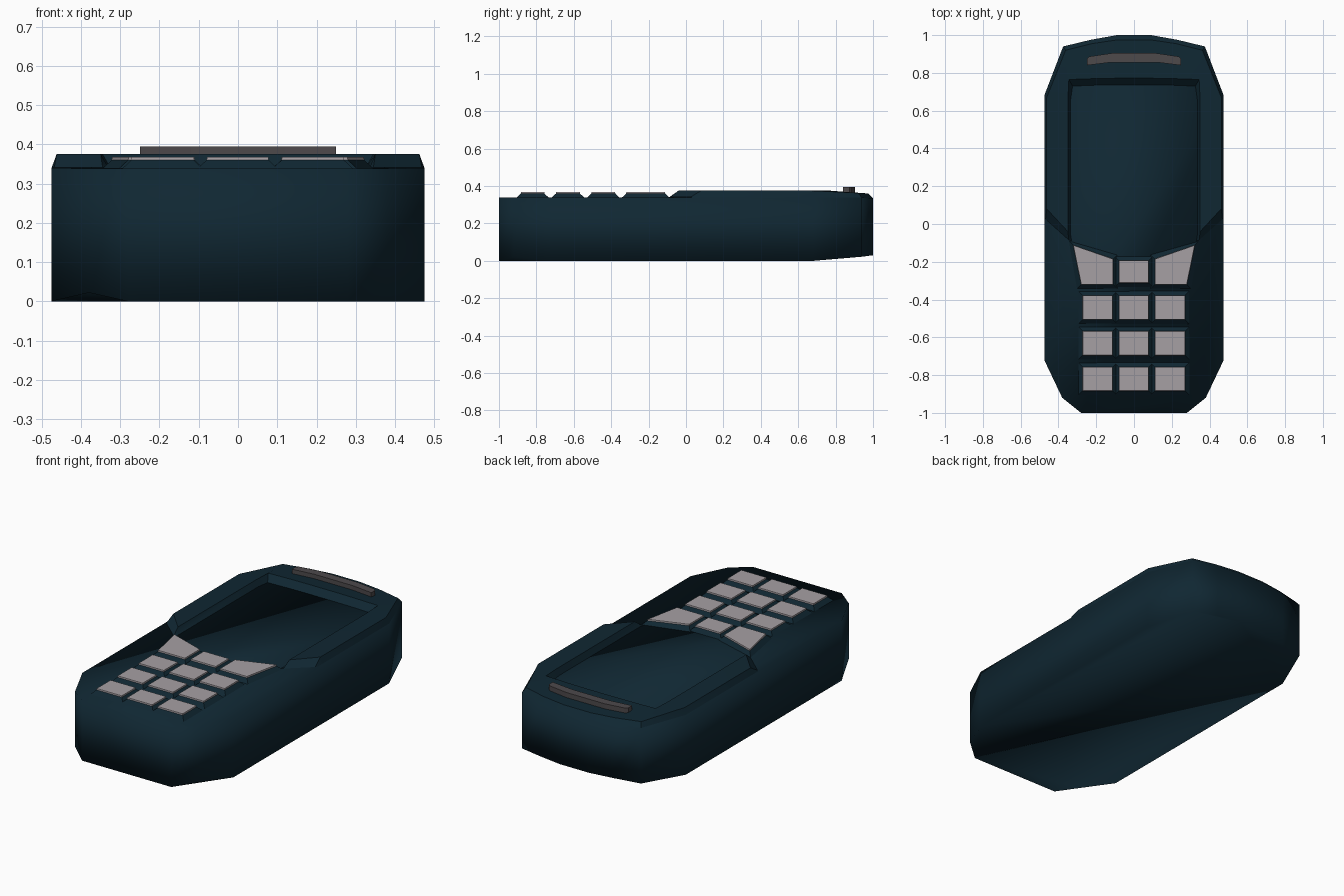
import bpy, bmesh

if "Cube" in bpy.data.objects:
    bpy.data.objects.remove(bpy.data.objects["Cube"])


def material(name, rgb):
    m = bpy.data.materials.new(name)
    m.diffuse_color = (*rgb, 1)
    m.use_nodes = True
    m.node_tree.nodes["Principled BSDF"].inputs["Base Color"].default_value = m.diffuse_color
    return m


SHELL = material("dark_teal", (0.005, 0.020, 0.032))
KEY = material("light_grey", (0.38, 0.35, 0.37))
SPEAKER = material("dark_grey", (0.075, 0.067, 0.071))


def loft(name, rings, mat, closed=True, caps=True, smooth=False):
    """Skin a list of equally long point rings."""
    bm = bmesh.new()
    vs = [[bm.verts.new(p) for p in r] for r in rings]
    n = len(rings[0])
    for a, b in zip(vs, vs[1:]):
        for i in range(n if closed else n - 1):
            j = (i + 1) % n
            bm.faces.new((a[i], a[j], b[j], b[i]))
    if caps:
        bm.faces.new(vs[0][::-1])
        bm.faces.new(vs[-1])
    bmesh.ops.recalc_face_normals(bm, faces=bm.faces)
    if not closed and sum(f.normal.z for f in bm.faces) < 0:
        bmesh.ops.reverse_faces(bm, faces=bm.faces)
    me = bpy.data.meshes.new(name)
    bm.to_mesh(me)
    bm.free()
    me.materials.append(mat)
    for p in me.polygons:
        p.use_smooth = smooth
    ob = bpy.data.objects.new(name, me)
    bpy.context.collection.objects.link(ob)
    return ob


# Body: right half outline as x, y, bottom z, top z
half = [(0.28, -1, 0, .338), (0.38, -.92, .022, .338), (0.475, -.72, 0, .34),
        (0.475, .68, 0, .34), (0.375, .94, .022, .338), (0.23, .975, .027, .336),
        (0.09, 1, .03, .335)]
outline = half + [(-x, y, b, t) for x, y, b, t in reversed(half)]
loft("body_shell", [[(x, y, b) for x, y, b, t in outline],
                    [(x, y, t) for x, y, b, t in outline]], SHELL, smooth=True)

# Raised frame around the screen: outer foot, outer top, inner top, inner foot
sections = [
    [(.475, .03, .340), (.468, .025, .341), (.345, -.085, .341), (.33, -.09, .340)],
    [(.475, .08, .340), (.462, .08, .375), (.35, -.04, .375), (.335, -.06, .340)],
    [(.475, .68, .340), (.462, .67, .375), (.35, .66, .375), (.335, .66, .340)],
    [(.375, .94, .338), (.362, .92, .363), (.345, .765, .375), (.325, .73, .340)],
    [(.23, .975, .336), (.222, .955, .361), (.20, .77, .375), (.20, .735, .340)],
    [(.09, 1.0, .335), (.086, .975, .360), (.08, .772, .375), (.08, .737, .340)],
]
mirrored = [[(-x, y, z) for x, y, z in s] for s in reversed(sections)]
frame = loft("screen_frame", sections + mirrored, SHELL, closed=False, caps=False, smooth=True)
bpy.context.view_layer.objects.active = frame
frame.select_set(True)
bpy.ops.object.shade_smooth_by_angle(angle=0.6)


# Keys: a flared shell-coloured mount with a thin light cap
def key(name, quad):
    cx = sum(p[0] for p in quad) / 4
    cy = sum(p[1] for p in quad) / 4

    def grow(d, z):
        return [(x + (d if x > cx else -d), y + (d if y > cy else -d), z) for x, y in quad]

    loft(name + "_mount", [grow(.024, .337), grow(0, .360)], SHELL)
    loft(name + "_cap", [grow(0, .360), grow(-.001, .368)], KEY)


columns = [(-.272, -.113), (-.08, .078), (.111, .27)]
rows = [(-.883, -.757), (-.695, -.567), (-.506, -.378)]
for r, (y0, y1) in enumerate(rows):
    for c, (x0, x1) in enumerate(columns):
        key(f"key_{r}_{c}", [(x0, y0), (x1, y0), (x1, y1), (x0, y1)])
key("key_top_centre", [(-.08, -.312), (.078, -.312), (.078, -.193), (-.08, -.193)])
for name, s in (("left", -1), ("right", 1)):
    key("key_top_" + name, [(s * x, y) for x, y in
                            [(.11, -.32), (.28, -.32), (.322, -.112), (.11, -.185)]])

# Curved earpiece bar
rings = []
for x, lo, hi in [(-.25, .84, .875), (-.235, .842, .887), (-.12, .856, .904), (.12, .856, .904),
                  (.235, .842, .887), (.25, .84, .875)]:
    rings.append([(x, lo, .355), (x, hi, .355), (x, hi, .394), (x, lo, .394)])
loft("earpiece_bar", rings, SPEAKER)
